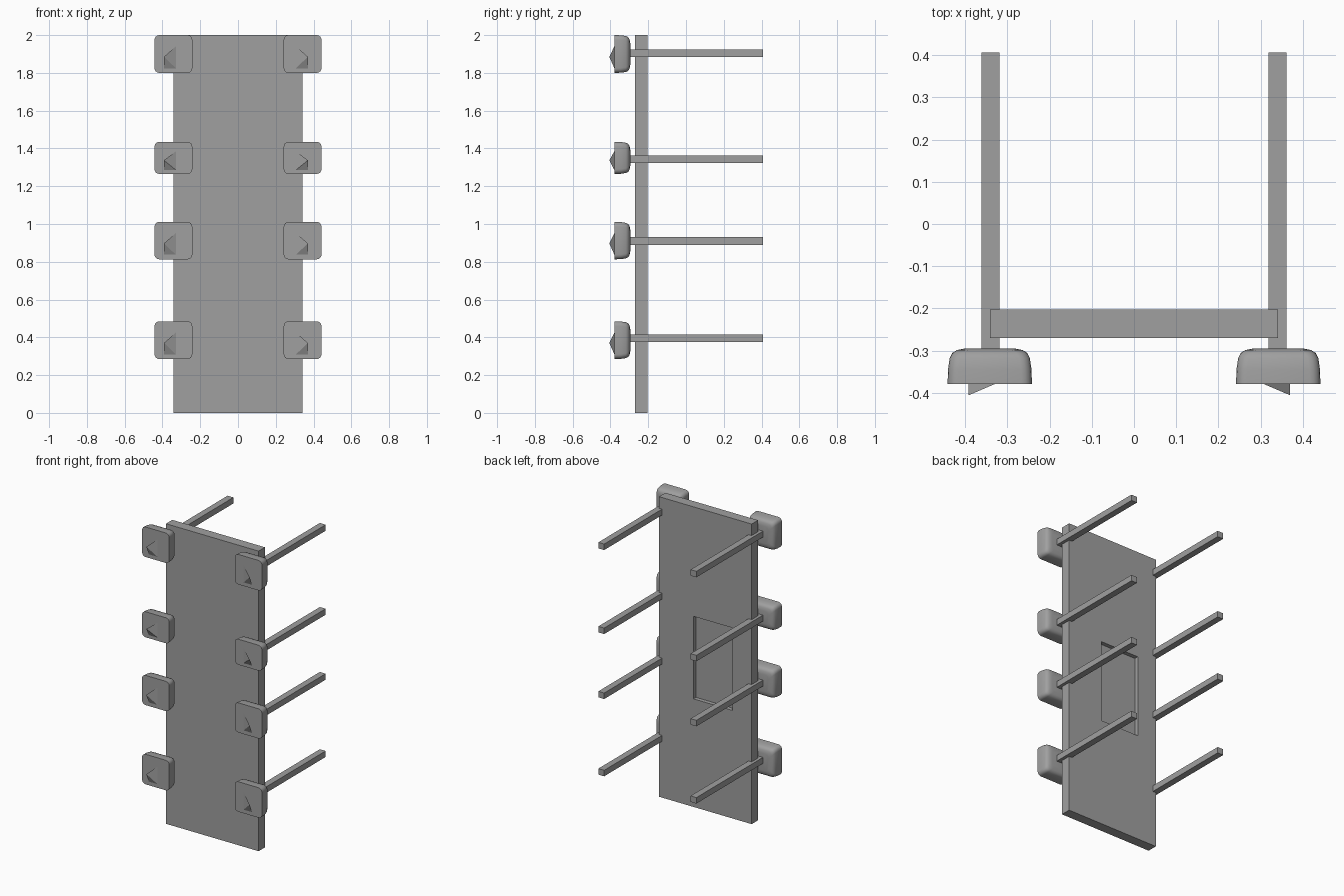
import bpy, bmesh, math

if "Cube" in bpy.data.objects:
    bpy.data.objects.remove(bpy.data.objects["Cube"])

# pad centre height, rod centre height, pad half-height for each row
ROWS = [(1.90, 1.903, 0.10), (1.35, 1.343, 0.085), (0.912, 0.91, 0.099), (0.385, 0.395, 0.10)]

grey = bpy.data.materials.new("dark_grey")
grey.diffuse_color = (0.35, 0.35, 0.35, 1)
grey.use_nodes = True
grey.node_tree.nodes["Principled BSDF"].inputs["Base Color"].default_value = grey.diffuse_color


def box(name, x0, x1, y0, y1, z0, z1):
    bpy.ops.mesh.primitive_cube_add(size=1, location=((x0 + x1) / 2, (y0 + y1) / 2, (z0 + z1) / 2))
    ob = bpy.context.object
    ob.name = name
    ob.scale = (x1 - x0, y1 - y0, z1 - z0)
    bpy.ops.object.transform_apply(location=False, rotation=False, scale=True)
    ob.data.materials.append(grey)
    return ob


def finish(name, bm, smooth):
    bmesh.ops.recalc_face_normals(bm, faces=bm.faces)
    me = bpy.data.meshes.new(name)
    bm.to_mesh(me)
    bm.free()
    me.materials.append(grey)
    ob = bpy.data.objects.new(name, me)
    bpy.context.collection.objects.link(ob)
    if smooth:
        bpy.ops.object.select_all(action='DESELECT')
        ob.select_set(True)
        bpy.context.view_layer.objects.active = ob
        bpy.ops.object.shade_smooth_by_angle(angle=math.radians(40))


def rounded_outline(hx, hz, r, n=5):
    pts = []
    for k, (sx, sz) in enumerate([(1, 1), (-1, 1), (-1, -1), (1, -1)]):
        for i in range(n):
            a = math.pi / 2 * (k + i / (n - 1))
            pts.append((sx * (hx - r) + r * math.cos(a), sz * (hz - r) + r * math.sin(a)))
    return pts


def pad(name, side, cz, hz):
    # flat front, softly rounded toward the back
    bm = bmesh.new()
    rings = []
    for y, inset in [(-0.379, 0), (-0.345, 0.001), (-0.318, 0.005), (-0.306, 0.011),
                     (-0.299, 0.022), (-0.295, 0.042)]:
        outline = rounded_outline(0.1 - inset, hz - inset, 0.025)
        rings.append([bm.verts.new((side * 0.342 + x, y, cz + z)) for x, z in outline])
    for a, b in zip(rings, rings[1:]):
        for i in range(len(a)):
            j = (i + 1) % len(a)
            bm.faces.new((a[i], a[j], b[j], b[i]))
    bm.faces.new(rings[0])
    bm.faces.new(rings[-1])
    finish(name, bm, True)


def spike(name, side, cz, hz):
    # off-centre three-sided point on the pad front
    outer = -0.392 if side < 0 else 0.37
    inner = outer - side * 0.068
    k = hz / 0.1
    bm = bmesh.new()
    base = [bm.verts.new((x, -0.377, cz + z * k)) for x, z in
            [(outer, -0.08), (inner, -0.08), (inner, 0.045)]]
    tip = bm.verts.new((outer, -0.406, cz - 0.015 * k))
    for i in range(3):
        bm.faces.new((base[i], base[(i + 1) % 3], tip))
    bm.faces.new(base)
    finish(name, bm, False)


# Main board with a shallow recess in the back
board = box("board", -0.342, 0.341, -0.27, -0.203, 0, 2)
cutter = box("recess_cutter", -0.20, 0.087, -0.23, -0.15, 0.72, 1.27)
mod = board.modifiers.new("recess", 'BOOLEAN')
mod.object = cutter
mod.operation = 'DIFFERENCE'
mod.solver = 'EXACT'
bpy.context.view_layer.objects.active = board
bpy.ops.object.modifier_apply(modifier=mod.name)
bpy.data.objects.remove(cutter, do_unlink=True)

# Rods running through both edges, each ending in a pad with a point
for side, label in ((-1, "left"), (1, "right")):
    for i, (cz, bz, hz) in enumerate(ROWS):
        bx = side * 0.34
        box(f"rod_{label}_{i}", bx - 0.0215, bx + 0.0215, -0.31, 0.407, bz - 0.02, bz + 0.02)
        pad(f"pad_{label}_{i}", side, cz, hz)
        spike(f"spike_{label}_{i}", side, cz, hz)
